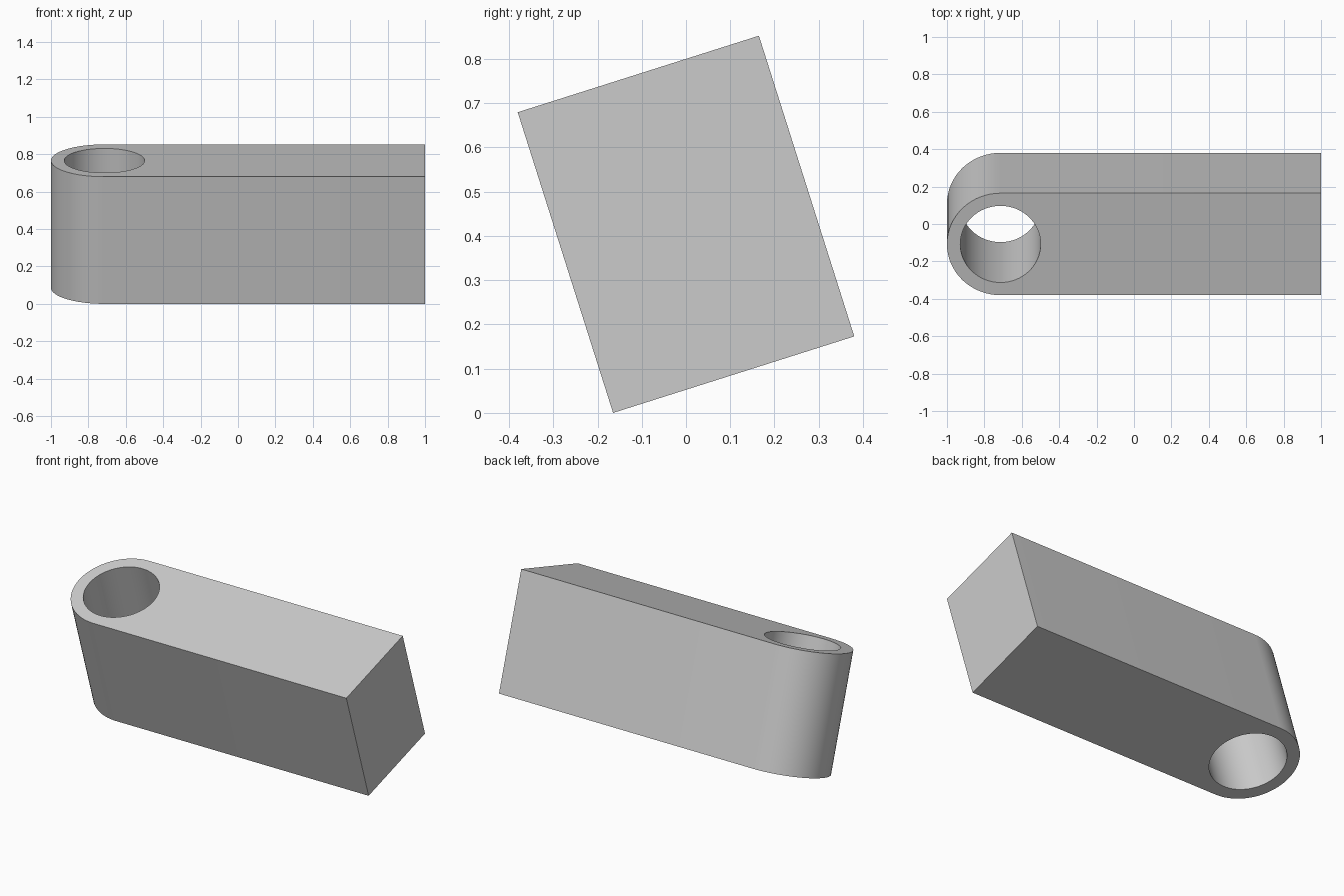
import bpy
import bmesh
from math import pi, sin, cos, radians
from mathutils import Matrix, Vector

cube = bpy.data.objects.get("Cube")
if cube:
    bpy.data.objects.remove(cube, do_unlink=True)

RADIUS, HOLE, HEIGHT = 0.286, 0.215, 0.713
PIVOT_X = RADIUS - 1
TILT = radians(17.6)
SEGMENTS = 64

grey = bpy.data.materials.new("light_grey")
grey.use_nodes = True
colour = (0.6, 0.6, 0.6, 1)
grey.diffuse_color = colour
grey.node_tree.nodes["Principled BSDF"].inputs["Base Color"].default_value = colour


def arc(radius, start, sweep, steps):
    """Points on an arc around the pivot, both ends included."""
    return [(PIVOT_X + radius * cos(start + sweep * i / steps),
             radius * sin(start + sweep * i / steps)) for i in range(steps + 1)]


def closed_loop(bm, points):
    verts = [bm.verts.new((x, y, -HEIGHT / 2)) for x, y in points]
    return [bm.edges.new((v, verts[(i + 1) % len(verts)])) for i, v in enumerate(verts)]


# Profile: one rounded end with a bore, one square end
bm = bmesh.new()
outline = arc(RADIUS, pi / 2, pi, SEGMENTS // 2) + [(1, -RADIUS), (1, RADIUS)]
bore = arc(HOLE, 0, 2 * pi, SEGMENTS)[:-1]
edges = closed_loop(bm, outline) + closed_loop(bm, bore)
bmesh.ops.triangle_fill(bm, edges=edges, use_beauty=True, normal=Vector((0, 0, 1)))

# Extrude into a solid block, then tilt it about the long axis
result = bmesh.ops.extrude_face_region(bm, geom=bm.faces[:], use_keep_orig=True)
top = [g for g in result["geom"] if isinstance(g, bmesh.types.BMVert)]
bmesh.ops.translate(bm, verts=top, vec=(0, 0, HEIGHT))
bmesh.ops.recalc_face_normals(bm, faces=bm.faces[:])
bmesh.ops.rotate(bm, verts=bm.verts[:], cent=(0, 0, 0), matrix=Matrix.Rotation(TILT, 3, 'X'))
lowest = min(v.co.z for v in bm.verts)
bmesh.ops.translate(bm, verts=bm.verts[:], vec=(0, 0, -lowest))

mesh = bpy.data.meshes.new("link_arm")
bm.to_mesh(mesh)
bm.free()
mesh.materials.append(grey)
arm = bpy.data.objects.new("link_arm", mesh)
bpy.context.collection.objects.link(arm)

# Smooth the curved walls, keep the rims sharp
bpy.ops.object.select_all(action='DESELECT')
arm.select_set(True)
bpy.context.view_layer.objects.active = arm
bpy.ops.object.shade_smooth_by_angle(angle=radians(30))
